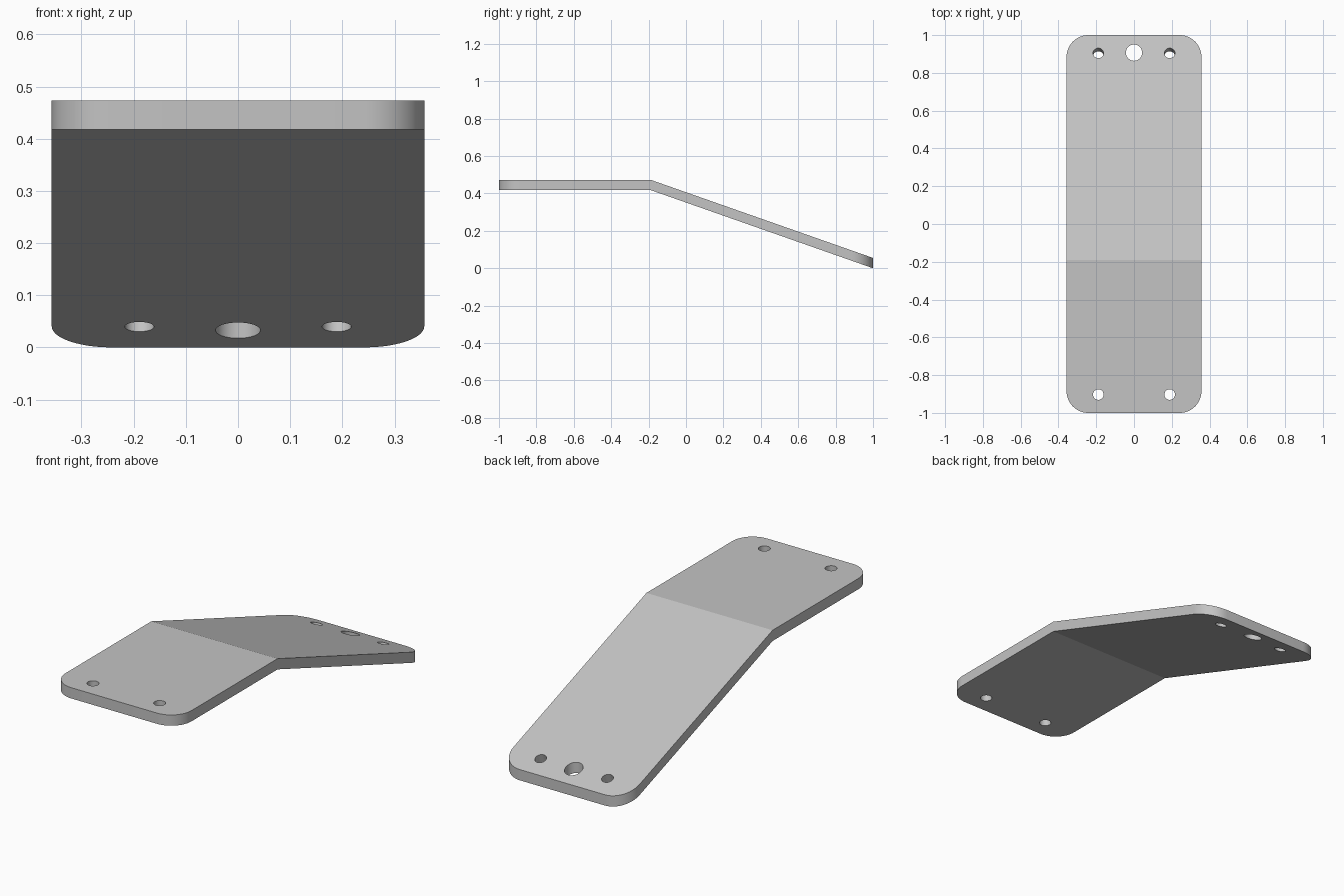
import bpy, bmesh, math
from mathutils import Matrix, Vector

default = bpy.data.objects.get("Cube")
if default:
    bpy.data.objects.remove(default, do_unlink=True)

HALF_W, HALF_L = 0.357, 1.0
CORNER = 0.115
THICK = 0.055
FLAT_BOTTOM = 0.418
BEND_Y = -0.19
SLOPE = FLAT_BOTTOM / (HALF_L - BEND_Y)
TILT = math.atan(SLOPE)

grey = bpy.data.materials.new("plain_grey")
grey.use_nodes = True
colour = (0.55, 0.55, 0.55, 1)
grey.diffuse_color = colour
grey.node_tree.nodes["Principled BSDF"].inputs["Base Color"].default_value = colour


def make_object(name, bm):
    mesh = bpy.data.meshes.new(name)
    bm.to_mesh(mesh)
    bm.free()
    mesh.materials.append(grey)
    obj = bpy.data.objects.new(name, mesh)
    bpy.context.collection.objects.link(obj)
    return obj


def bottom_z(y):
    return FLAT_BOTTOM - SLOPE * max(0, y - BEND_Y)


# Rounded rectangular plate
bm = bmesh.new()
outline = []
for quarter, (sx, sy) in enumerate([(1, 1), (-1, 1), (-1, -1), (1, -1)]):
    for i in range(13):
        a = (quarter + i / 12) * math.pi / 2
        outline.append(bm.verts.new((sx * (HALF_W - CORNER) + CORNER * math.cos(a),
                                     sy * (HALF_L - CORNER) + CORNER * math.sin(a), 0)))
base = bm.faces.new(outline)
top = bmesh.ops.extrude_face_region(bm, geom=[base])
bmesh.ops.translate(bm, vec=(0, 0, THICK),
                    verts=[g for g in top["geom"] if isinstance(g, bmesh.types.BMVert)])

# Crease across the plate, with the rear section sloping down
bmesh.ops.bisect_plane(bm, geom=bm.verts[:] + bm.edges[:] + bm.faces[:],
                       plane_co=(0, BEND_Y, 0), plane_no=(0, 1, 0))
for v in bm.verts:
    v.co.z += bottom_z(v.co.y)
bmesh.ops.recalc_face_normals(bm, faces=bm.faces[:])
plate = make_object("bent_plate", bm)

# Bolt holes: (x, y, radius, tilt); the small rear pair is square to the slope
holes = [(0, 0.907, 0.043, 0)]
for side in (-1, 1):
    holes += [(side * 0.189, -0.903, 0.028, 0),
              (side * 0.189, 0.896, 0.028, -TILT)]

bm = bmesh.new()
for x, y, radius, tilt in holes:
    centre = Vector((x, y, bottom_z(y) + THICK / 2))
    bmesh.ops.create_cone(bm, cap_ends=True, segments=32, radius1=radius,
                          radius2=radius, depth=0.3,
                          matrix=Matrix.Translation(centre) @ Matrix.Rotation(tilt, 4, "X"))
cutter = make_object("hole_cutter", bm)
cutter.hide_render = True

cut = plate.modifiers.new("holes", "BOOLEAN")
cut.operation = "DIFFERENCE"
cut.solver = "EXACT"
cut.object = cutter

# Bake the holes and drop the cutter
bpy.context.view_layer.update()
evaluated = plate.evaluated_get(bpy.context.evaluated_depsgraph_get())
baked = bpy.data.meshes.new_from_object(evaluated)
plate.modifiers.clear()
plate.data = baked
bpy.data.objects.remove(cutter, do_unlink=True)

# Smooth round walls, keep the crease and rims sharp
bpy.ops.object.select_all(action="DESELECT")
plate.select_set(True)
bpy.context.view_layer.objects.active = plate
bpy.ops.object.shade_smooth_by_angle(angle=math.radians(15))
